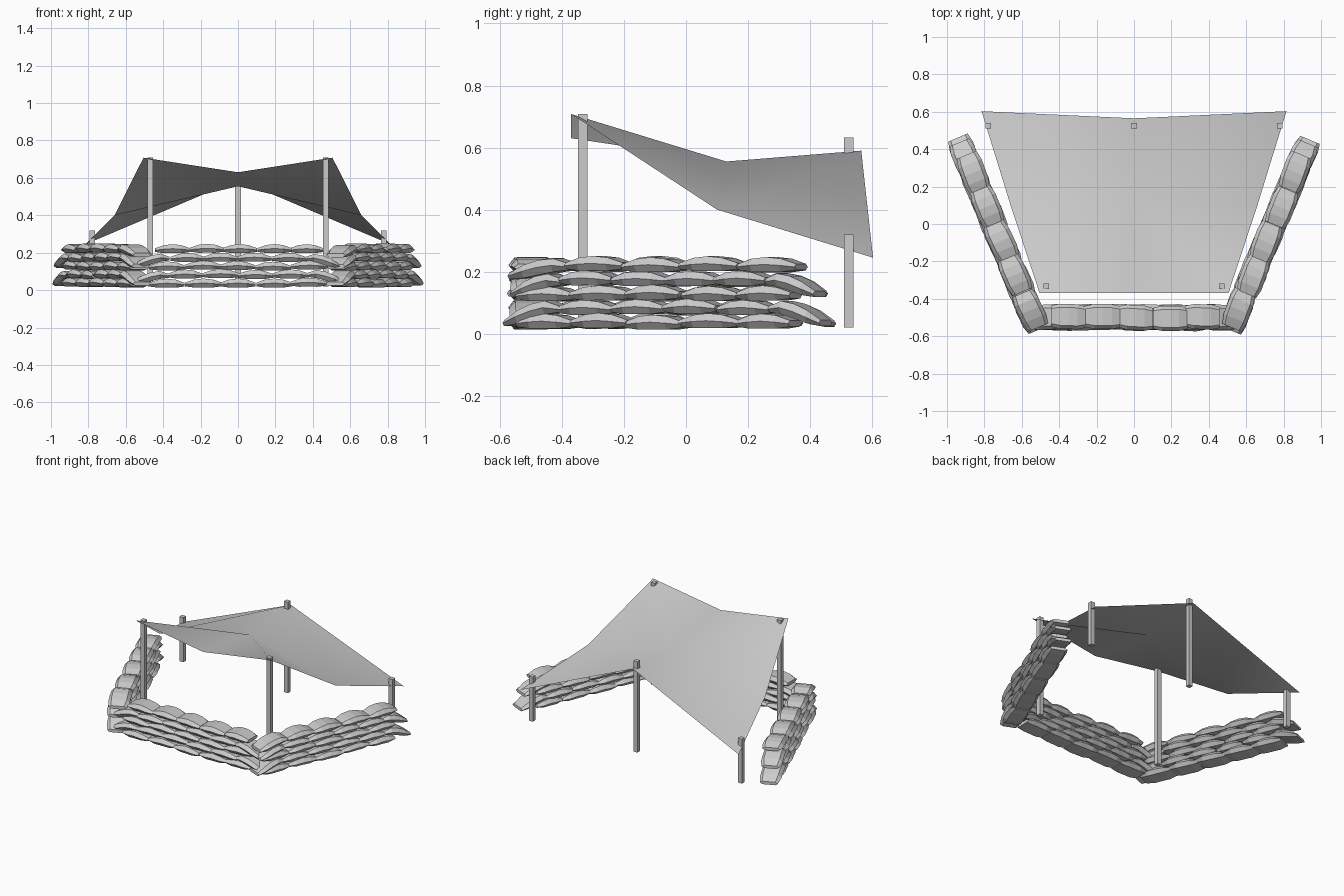
import bpy, bmesh, math, random
from mathutils import Vector

if "Cube" in bpy.data.objects:
    bpy.data.objects.remove(bpy.data.objects["Cube"])

random.seed(4)


def finish(name, bm, smooth=False):
    bmesh.ops.recalc_face_normals(bm, faces=bm.faces)
    mesh = bpy.data.meshes.new(name)
    bm.to_mesh(mesh)
    bm.free()
    for p in mesh.polygons:
        p.use_smooth = smooth
    obj = bpy.data.objects.new(name, mesh)
    bpy.context.collection.objects.link(obj)
    return obj


# Six-sided bag section (sideways, up) and its lengthwise stations:
# position, width scale, height scale, arch
SECTION = [(-1, 0), (-.72, .95), (.72, .95), (1, 0), (.72, -.95), (-.72, -.95)]
STATIONS = [(-1, .84, .42, -.005), (-.5, 1, .9, 0), (0, 1, 1, .003),
            (.5, 1, .9, 0), (1, .84, .42, -.005)]


def add_bag(bm, a, b, z, droop_a=0, droop_b=0):
    """One sandbag lying from a to b; either end may sag onto the row below."""
    along = (b - a).normalized()
    side = Vector((-along.y, along.x, 0))
    twist = random.uniform(-.06, .06)
    mid = (a + b) / 2 + side * random.uniform(-.005, .005)
    half = (b - a).length / 2
    z += random.uniform(-.003, .003)
    rings = []
    for t, ws, hs, arch in STATIONS:
        drop = droop_b * max(t + .5, 0) / 1.5 + droop_a * max(.5 - t, 0) / 1.5
        c = mid + along * (t * half) + side * (twist * t * half)
        c.z = z + arch - drop
        rings.append([bm.verts.new(c + side * (u * .067 * ws) +
                                   Vector((0, 0, v * .025 * hs)))
                      for u, v in SECTION])
    for r, s in zip(rings, rings[1:]):
        for i in range(6):
            j = (i + 1) % 6
            bm.faces.new((r[i], r[j], s[j], s[i]))
    bm.faces.new(rings[0][::-1])
    bm.faces.new(rings[-1])


ROW_Z = [.037, .083, .128, .174, .221]


def wall(name, p, q, rows):
    """rows: (start fraction, end fraction, bag count, start sag, end sag)"""
    bm = bmesh.new()
    for z, (s, e, n, sag_a, sag_b) in zip(ROW_Z, rows):
        step = (e - s) / n
        for i in range(n):
            f0 = s + i * step + random.uniform(-.006, .004)
            f1 = s + (i + 1) * step + random.uniform(-.004, .008)
            add_bag(bm, p.lerp(q, f0), p.lerp(q, f1), z,
                    sag_a if i == 0 else 0, sag_b if i == n - 1 else 0)
    finish(name, bm)


# Sandbag walls: front and two splayed sides, courses staggered
wall("front_sandbag_wall", Vector((-.56, -.5, 0)), Vector((.56, -.5, 0)),
     [(.08, .92, 5, 0, 0), (0, 1, 6, .04, .04), (.08, .92, 5, 0, 0),
      (.01, .99, 6, .04, .04), (.11, .91, 5, 0, 0)])
for label, sx in (("left", -1), ("right", 1)):
    wall(label + "_sandbag_wall",
         Vector((sx * .51, -.57, 0)), Vector((sx * .94, .455, 0)),
         [(.04, .90, 5, 0, 0), (0, 1, 6, .045, .045), (.04, .90, 5, 0, 0),
          (.02, .98, 6, .04, .04), (.02, .91, 5, .03, 0)])


# Square posts
def post(name, x, y, z0, z1):
    bm = bmesh.new()
    bmesh.ops.create_cube(bm, size=1)
    for v in bm.verts:
        v.co = Vector((x + v.co.x * .03, y + v.co.y * .03,
                       z0 if v.co.z < 0 else z1))
    finish(name, bm)


for label, sx in (("left", -1), ("right", 1)):
    post(label + "_front_post", sx * .47, -.333, .02, .708)
    post(label + "_back_post", sx * .78, .525, .02, .32)
post("middle_back_post", 0, .525, .02, .632)

# Canvas roof: one sheet, sagging between posts, mirrored about the middle
bm = bmesh.new()
front_mid, centre, back_mid = [bm.verts.new(c) for c in
                               ((0, -.37, .63), (0, .13, .555), (0, .565, .59))]
for sx in (-1, 1):
    front, side, back = [bm.verts.new((sx * x, y, z)) for x, y, z in
                         ((.505, -.37, .708), (.66, .10, .40), (.815, .603, .245))]
    for tri in ((front_mid, front, centre), (front, side, centre),
                (centre, side, back_mid), (side, back, back_mid)):
        bm.faces.new(tri)
roof = finish("canvas_roof", bm, smooth=True)
